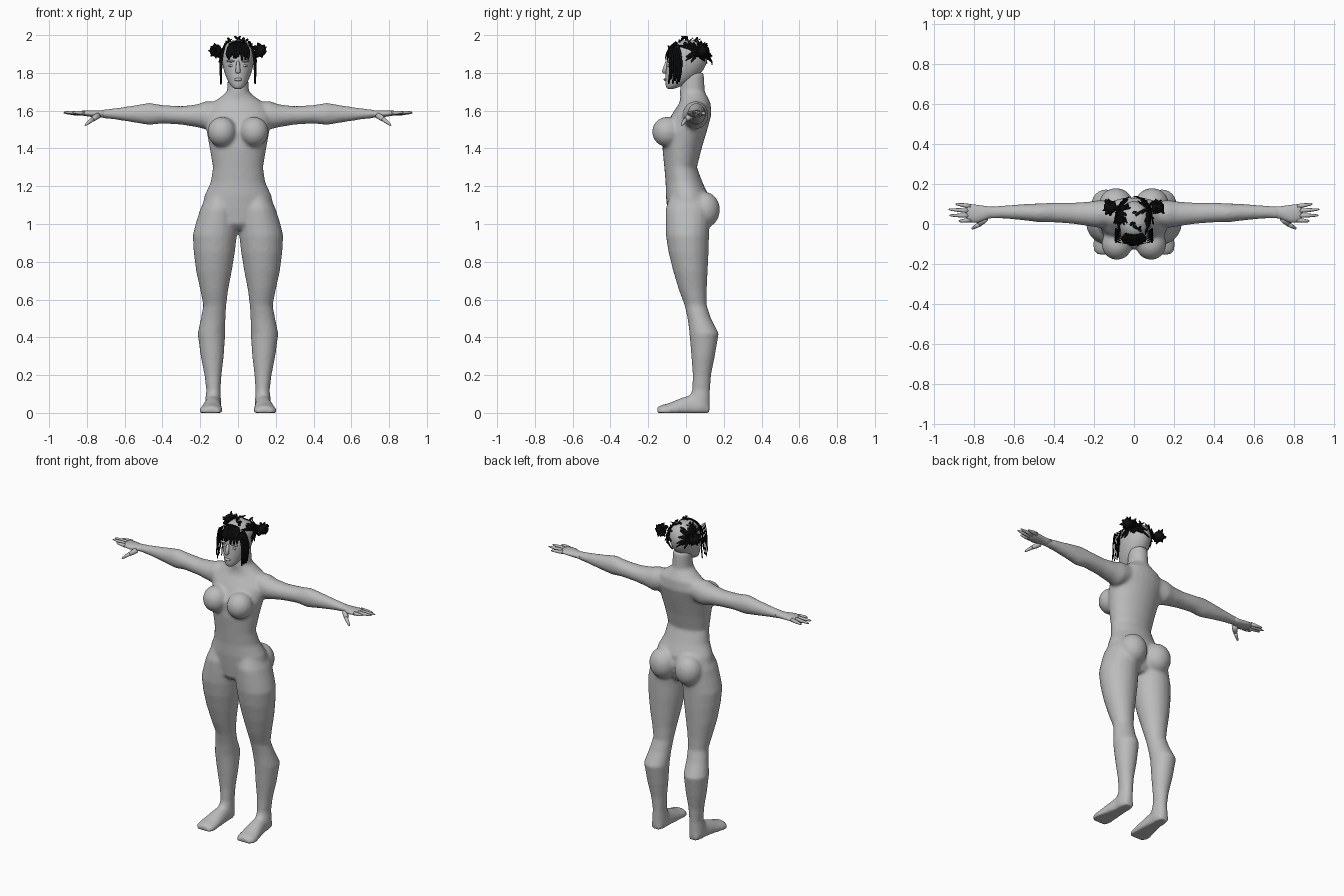
import bpy, bmesh, math, random
from mathutils import Vector, Matrix

random.seed(4)
cube = bpy.data.objects.get("Cube")
if cube:
    bpy.data.objects.remove(cube)


def material(name, value):
    m = bpy.data.materials.new(name)
    m.use_nodes = True
    m.diffuse_color = (value, value, value, 1)
    m.node_tree.nodes["Principled BSDF"].inputs["Base Color"].default_value = (value, value, value, 1)
    return m


GREY = material("body grey", 0.5)
BLACK = material("hair black", 0.004)


def finish(bm, name, mat):
    bmesh.ops.recalc_face_normals(bm, faces=bm.faces)
    mesh = bpy.data.meshes.new(name)
    bm.to_mesh(mesh)
    bm.free()
    mesh.materials.append(mat)
    mesh.shade_smooth()
    obj = bpy.data.objects.new(name, mesh)
    bpy.context.collection.objects.link(obj)
    return obj


def skin(bm, rings):
    """Bridge rings of points and cap both ends."""
    rings = [[bm.verts.new(p) for p in ring] for ring in rings]
    n = len(rings[0])
    for a, b in zip(rings, rings[1:]):
        for i in range(n):
            j = (i + 1) % n
            bm.faces.new((a[i], a[j], b[j], b[i]))
    bm.faces.new(rings[0])
    bm.faces.new(rings[-1])


def loft(bm, axis, rows, side=1, n=20):
    """Elliptical sections along an axis: (position, lo, hi, lo, hi)."""
    rings = []
    for at, a0, a1, b0, b1 in rows:
        ring = []
        for i in range(n):
            t = math.tau * i / n
            p = [(a0 + a1) / 2 + (a1 - a0) / 2 * math.cos(t),
                 (b0 + b1) / 2 + (b1 - b0) / 2 * math.sin(t)]
            p.insert(axis, at)
            ring.append((p[0] * side, p[1], max(p[2], 0)))
        rings.append(ring)
    skin(bm, rings)


def ball(bm, centre, radii):
    m = Matrix.Translation(centre) @ Matrix.Diagonal((*radii, 1))
    bmesh.ops.create_uvsphere(bm, u_segments=20, v_segments=12, radius=1, matrix=m)


def spike(bm, a, b, r0, r1, n=8):
    """Tapered rod with a slight bulge in the middle."""
    a, b = Vector(a), Vector(b)
    turn = (b - a).to_track_quat("Z", "Y")
    rings = []
    for f, r in ((0, r0), (0.5, (r0 + r1) * 0.55), (0.9, r1), (1, r1 * 0.4)):
        rings.append([a.lerp(b, f) + turn @ Vector((r * math.cos(math.tau * i / n),
                      r * math.sin(math.tau * i / n), 0)) for i in range(n)])
    skin(bm, rings)


# Section tables: torso half widths, then one leg, foot, arm and hand
TORSO = [(.97, .05, -.06, .08), (1.0, .15, -.09, .1), (1.08, .19, -.1, .12),
         (1.15, .178, -.107, .12), (1.22, .145, -.108, .088), (1.3, .133, -.115, .058),
         (1.4, .15, -.125, .083), (1.5, .168, -.12, .113), (1.58, .18, -.075, .135),
         (1.64, .14, -.035, .13), (1.67, .095, -.03, .115), (1.7, .058, -.033, .1),
         (1.8, .053, -.02, .095)]
LEG = [(1.16, .03, .16, -.08, .1), (1.08, .01, .2, -.108, .13), (1.0, .003, .225, -.108, .125),
       (.94, .006, .24, -.107, .122), (.85, .016, .235, -.093, .12), (.75, .033, .222, -.068, .115),
       (.65, .052, .2, -.038, .11), (.57, .062, .184, -.008, .11), (.5, .066, .197, .008, .133),
       (.42, .067, .214, .018, .174), (.3, .075, .198, .028, .153), (.2, .087, .178, .035, .133),
       (.12, .092, .168, .032, .128), (.03, .088, .178, 0, .128), (0, .095, .17, .01, .124)]
FOOT = [(.12, .1, .165, -.02, .05), (.04, .09, .175, -.04, .1), (-.03, .085, .19, -.04, .078),
        (-.09, .08, .204, -.03, .052), (-.13, .082, .204, -.03, .042), (-.153, .1, .185, -.02, .03)]
ARM = [(.08, 0, .11, 1.53, 1.65), (.17, -.02, .12, 1.5, 1.65), (.22, -.012, .112, 1.513, 1.633),
       (.3, 0, .107, 1.526, 1.624), (.4, .008, .107, 1.532, 1.63), (.47, .008, .103, 1.524, 1.642),
       (.55, .018, .1, 1.537, 1.628), (.65, .027, .092, 1.553, 1.613), (.73, .028, .088, 1.562, 1.604)]
HAND = [(.68, .034, .086, 1.561, 1.606), (.73, .026, .088, 1.563, 1.602),
        (.78, .006, .095, 1.567, 1.602), (.825, .008, .1, 1.574, 1.6), (.835, .02, .09, 1.58, 1.595)]
HEAD = [(1.713, .018, -.1, -.07), (1.73, .04, -.11, -.02), (1.77, .062, -.112, .06),
        (1.82, .08, -.108, .1), (1.87, .088, -.105, .12), (1.92, .085, -.092, .115),
        (1.955, .064, -.06, .09), (1.975, .03, -.03, .05)]

# Body: overlapping solids fused into one smooth skin
bm = bmesh.new()
loft(bm, 2, [(z, -w, w, f, b) for z, w, f, b in TORSO], n=28)
for s in (-1, 1):
    loft(bm, 2, LEG, s)
    loft(bm, 1, FOOT, s)
    loft(bm, 0, ARM, s)
    ball(bm, (s * .085, -.1, 1.488), (.077, .08, .08))
    ball(bm, (s * .09, .1, 1.075), (.085, .08, .095))
body = finish(bm, "body", GREY)
fuse = body.modifiers.new("fuse", "REMESH")
fuse.mode = "VOXEL"
fuse.voxel_size = 0.01
fuse.use_smooth_shade = True
relax = body.modifiers.new("relax", "SMOOTH")
relax.factor = 0.5
relax.iterations = 7

# Hands: palm, four fingers and a thumb
for s, label in ((1, "left"), (-1, "right")):
    bm = bmesh.new()
    loft(bm, 0, HAND, s, 14)
    for y0, y1, x, z in ((.088, .1, .89, 1.582), (.065, .073, .925, 1.588),
                         (.042, .043, .92, 1.592), (.02, .014, .875, 1.592)):
        spike(bm, (s * .815, y0, 1.587), (s * x, y1, z), .012, .006)
    spike(bm, (s * .74, .03, 1.575), (s * .775, -.005, 1.55), .017, .012)
    spike(bm, (s * .768, .0, 1.556), (s * .81, -.024, 1.522), .012, .006)
    finish(bm, label + "_hand", GREY)

# Head with nose, lips and brows
bm = bmesh.new()
loft(bm, 2, [(z, -w, w, f, b) for z, w, f, b in HEAD], n=16)
head = finish(bm, "head", GREY)
head.modifiers.new("round", "SUBSURF").levels = 1
bm = bmesh.new()
spike(bm, (0, -.1, 1.86), (0, -.117, 1.797), .008, .013)
ball(bm, (0, -.109, 1.765), (.022, .009, .008))
for s in (-1, 1):
    ball(bm, (s * .036, -.092, 1.862), (.026, .009, .006))
    ball(bm, (s * .035, -.091, 1.838), (.016, .007, .006))
finish(bm, "face_features", GREY)

# Hair strands: tapered ribbons that hug the skull
SKULL = Vector((0, .015, 1.868))
RADII = Vector((.094, .122, .115))


def on_skull(p, lift=1.0):
    d = Vector([(p[i] - SKULL[i]) / RADII[i] for i in range(3)]).normalized() * lift
    return SKULL + Vector([d[i] * RADII[i] for i in range(3)])


def ribbon(bm, pts, width):
    last = None
    for i, p in enumerate(pts):
        along = pts[min(i + 1, len(pts) - 1)] - pts[max(i - 1, 0)]
        across = along.cross(p - SKULL).normalized()
        half = across * width * (0.15 + 0.85 * math.sin(math.pi * (i + 0.4) / len(pts)))
        pair = (bm.verts.new(p - half), bm.verts.new(p + half))
        if last:
            bm.faces.new((last[0], last[1], pair[1], pair[0]))
        last = pair


bm = bmesh.new()
for s in (-1, 1):
    bun = Vector((s * .09, .075, 1.92))
    # Strands swept toward each bun from the crown and the back
    for _ in range(46):
        t, z = random.uniform(-.9, 1.6), random.uniform(-.25, .95)
        flat = math.sqrt(1 - z * z)
        start = SKULL + Vector((s * flat * math.cos(t) * .1, flat * math.sin(t) * .12, z * .11))
        if start.y < -.02 and start.z < 1.93:
            continue
        ends = random.uniform(0, .2), random.uniform(.65, 1)
        pts = [on_skull(start.lerp(bun, ends[0] + (ends[1] - ends[0]) * k / 5),
                        random.uniform(1.0, 1.05)) for k in range(6)]
        pts[0] += (pts[0] - SKULL) * random.uniform(0, .1)
        ribbon(bm, pts, random.uniform(.006, .011))
    # Long locks beside the face
    for k in range(6):
        y = -.095 + .011 * k
        low = random.uniform(1.73, 1.8)
        pts = [Vector((s * (.07 + .022 * min(1, f * 3)), y + .012 * math.sin(3 * f), 1.945 + (low - 1.945) * f))
               for f in (0, .2, .45, .7, 1)]
        ribbon(bm, pts, .009)
# Fringe over the forehead
for k in range(15):
    x = -.077 + .011 * k
    tip = Vector((x * 1.05, -.115, random.uniform(1.865, 1.91)))
    top = Vector((x * .6, -.055, 1.97))
    ribbon(bm, [on_skull(top.lerp(tip, f), 1.04) for f in (0, .3, .6, .8, 1)], .008)
# Loose tips along the crown
for k in range(12):
    base = on_skull(Vector((random.uniform(-.05, .05), random.uniform(-.05, .09), 1.99)))
    tip = base + Vector((random.uniform(-.03, .03), random.uniform(-.03, .03), .014))
    ribbon(bm, [base, base.lerp(tip, .5), tip], .007)
hair = finish(bm, "hair_strands", BLACK)
hair.modifiers.new("thickness", "SOLIDIFY").thickness = 0.004

# Spiky buns
for s, label in ((1, "left"), (-1, "right")):
    bm = bmesh.new()
    centre = Vector((s * .118, .085, 1.918))
    bmesh.ops.create_icosphere(bm, subdivisions=2, radius=.033, matrix=Matrix.Translation(centre))
    for _ in range(26):
        d = Vector([random.gauss(0, 1) for _ in range(3)]).normalized()
        spike(bm, centre + d * .018, centre + d * random.uniform(.038, .05), .012, .004, 5)
    finish(bm, label + "_hair_bun", BLACK)
